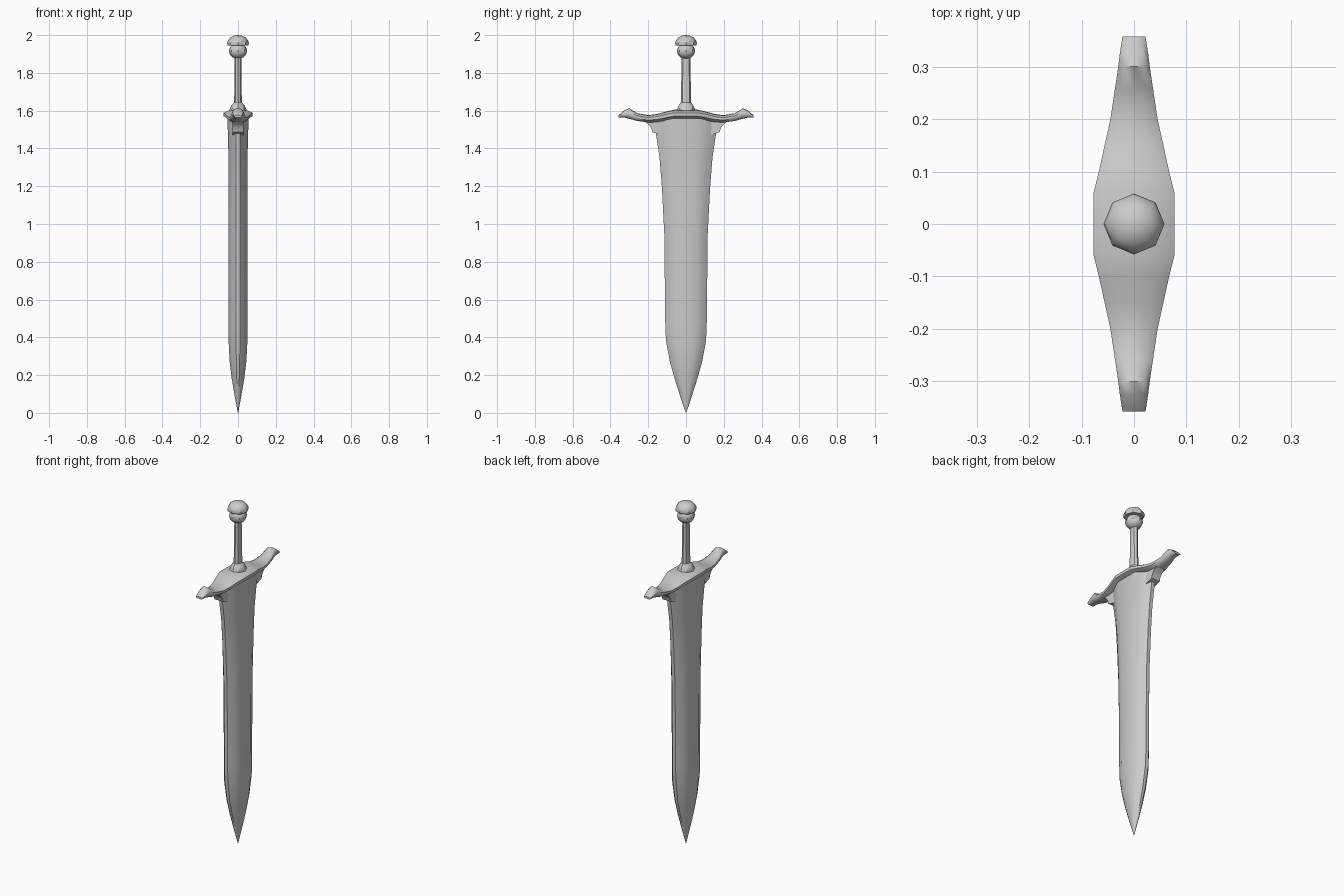
import bpy
from math import sin, cos, pi, radians

if "Cube" in bpy.data.objects:
    bpy.data.objects.remove(bpy.data.objects["Cube"])


def finish(name, verts, faces, angle=40):
    mesh = bpy.data.meshes.new(name)
    mesh.from_pydata(verts, [], faces)
    obj = bpy.data.objects.new(name, mesh)
    bpy.context.collection.objects.link(obj)
    bpy.ops.object.select_all(action='DESELECT')
    obj.select_set(True)
    bpy.context.view_layer.objects.active = obj
    bpy.ops.object.mode_set(mode='EDIT')
    bpy.ops.mesh.select_all(action='SELECT')
    bpy.ops.mesh.remove_doubles(threshold=0.0001)
    bpy.ops.mesh.normals_make_consistent(inside=False)
    bpy.ops.object.mode_set(mode='OBJECT')
    bpy.ops.object.shade_smooth_by_angle(angle=radians(angle))
    return obj


def loft(name, rings, angle=40):
    """Skin a list of equal-length rings and cap both ends."""
    n = len(rings[0])
    verts = [v for ring in rings for v in ring]
    faces = [(r * n + i, r * n + (i + 1) % n, (r + 1) * n + (i + 1) % n, (r + 1) * n + i)
             for r in range(len(rings) - 1) for i in range(n)]
    faces += [tuple(range(n)), tuple(range(len(verts) - n, len(verts)))]
    return finish(name, verts, faces, angle)


def lathe(name, profile, sides=8):
    """Profile rows are x radius, y radius, z."""
    return loft(name, [[(rx * cos(2 * pi * i / sides), ry * sin(2 * pi * i / sides), z)
                        for i in range(sides)] for rx, ry, z in profile])


# Blade: flat-faced, bevelled section lofted upwards (half thickness, half width, z)
section = [(1, 0.42), (0.62, 0.78), (0.2, 1), (-0.2, 1), (-0.62, 0.78), (-1, 0.42)]
section += [(-x, -y) for x, y in section]
stations = [(0.001, 0.001, 0), (0.016, 0.028, 0.08), (0.033, 0.06, 0.18),
            (0.044, 0.085, 0.27), (0.05, 0.106, 0.38), (0.05, 0.11, 0.48),
            (0.05, 0.115, 0.95), (0.05, 0.128, 1.2), (0.05, 0.14, 1.35),
            (0.054, 0.158, 1.47), (0.055, 0.165, 1.57)]
loft("blade", [[(t * x, w * y, z) for x, y in section] for t, w, z in stations])

# Crossguard: octagonal section swept along y (y, half width, bottom z, top z)
half = [(0.06, 0.077, 1.555, 1.605), (0.10, 0.067, 1.55, 1.597),
        (0.15, 0.056, 1.54, 1.583), (0.20, 0.045, 1.537, 1.576),
        (0.26, 0.036, 1.546, 1.587), (0.30, 0.03, 1.557, 1.613),
        (0.325, 0.027, 1.563, 1.603), (0.357, 0.022, 1.564, 1.576)]
path = [(-y, w, b, t) for y, w, b, t in reversed(half)] + half
octagon = [(1, 0.35), (0.65, 0.85), (0, 1), (-0.65, 0.85),
           (-1, 0.35), (-1, -0.35), (-0.6, -1), (0.6, -1), (1, -0.35)]
loft("crossguard", [[(w * x, y, (b + t) / 2 + (t - b) / 2 * z) for x, z in octagon]
                    for y, w, b, t in path], 50)

# Stepped brackets where the blade edges meet the guard
bracket = [(0.13, 1.47), (0.155, 1.478), (0.178, 1.486), (0.185, 1.51),
           (0.20, 1.528), (0.23, 1.55), (0.13, 1.56)]
for side, label in ((-1, "left"), (1, "right")):
    loft("guard_bracket_" + label,
         [[(x, side * y, z) for y, z in bracket] for x in (-0.028, 0.028)])

# Collar, grip and pommel
lathe("collar", [(0.05, 0.052, 1.585), (0.044, 0.048, 1.608), (0.034, 0.037, 1.63),
                 (0.02, 0.028, 1.643)])
lathe("grip", [(0.021, 0.028, 1.63), (0.019, 0.026, 1.72), (0.018, 0.024, 1.80),
               (0.018, 0.023, 1.89)])
lathe("pommel_ball", [(0.048 * sin(a), 0.048 * sin(a), 1.916 - 0.042 * cos(a))
                      for a in [pi * k / 8 for k in range(9)]])
lathe("pommel_cap", [(0.03, 0.03, 1.947), (0.055, 0.055, 1.946), (0.058, 0.058, 1.957),
                     (0.053, 0.053, 1.973), (0.04, 0.04, 1.988), (0.02, 0.02, 1.997),
                     (0, 0, 2.0)])
